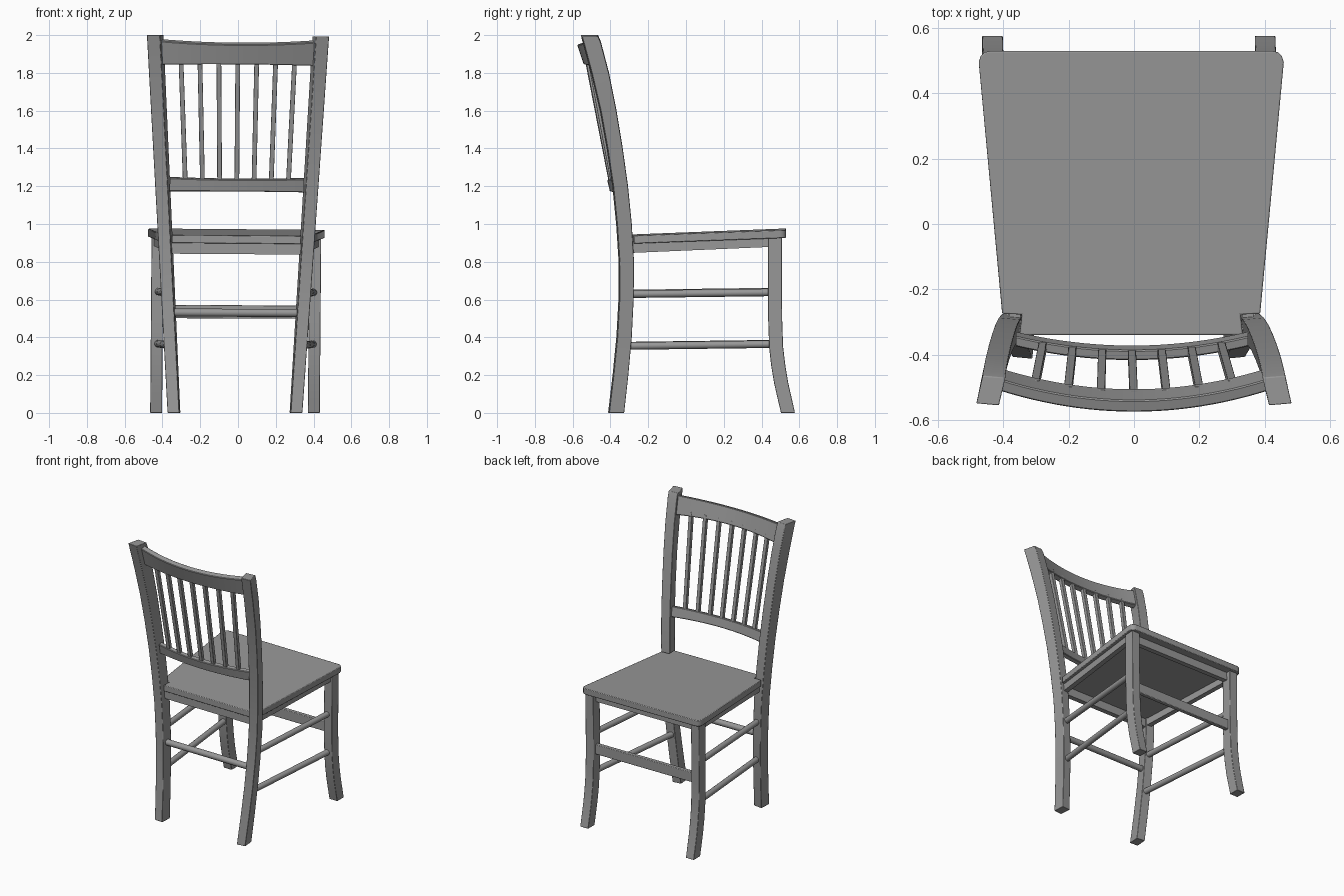
import bpy, bmesh, math
from mathutils import Vector

if "Cube" in bpy.data.objects:
    bpy.data.objects.remove(bpy.data.objects["Cube"])

grey = bpy.data.materials.new("dark_grey")
grey.diffuse_color = (.31, .31, .31, 1)
grey.use_nodes = True
grey.node_tree.nodes["Principled BSDF"].inputs["Base Color"].default_value = grey.diffuse_color


def settle(v):
    # The whole chair leans very slightly to one side
    return Vector((v.x - 0.016 + 0.008 * v.z, v.y, v.z - 0.008 * v.x * min(1, v.z)))


def finish(name, bm, bevel=0.0):
    for v in bm.verts:
        v.co = settle(v.co)
    bmesh.ops.recalc_face_normals(bm, faces=bm.faces[:])
    me = bpy.data.meshes.new(name)
    bm.to_mesh(me)
    bm.free()
    me.materials.append(grey)
    ob = bpy.data.objects.new(name, me)
    bpy.context.collection.objects.link(ob)
    bpy.context.view_layer.objects.active = ob
    ob.select_set(True)
    bpy.ops.object.shade_smooth_by_angle(angle=math.radians(35))
    ob.select_set(False)
    if bevel:
        m = ob.modifiers.new("soft_edges", "BEVEL")
        m.width, m.segments, m.limit_method = bevel, 2, "ANGLE"
        m.angle_limit = math.radians(40)
    return ob


def loft(name, rings, bevel=0.0):
    # Skin a row of equal cross-sections and cap both ends
    bm = bmesh.new()
    rows = [[bm.verts.new(p) for p in r] for r in rings]
    n = len(rows[0])
    for a, b in zip(rows, rows[1:]):
        for i in range(n):
            j = (i + 1) % n
            bm.faces.new((a[i], a[j], b[j], b[i]))
    bm.faces.new(rows[0])
    bm.faces.new(rows[-1])
    return finish(name, bm, bevel)


def bar(name, a, b, w, h, sides=4, bevel=0.0):
    # Straight bar: boxed (sides=4) or round, w across and h in the upward direction
    a, b = Vector(a), Vector(b)
    d = (b - a).normalized()
    up = Vector((0, 1, 0)) if abs(d.z) > 0.7 else Vector((0, 0, 1))
    u = d.cross(up).normalized()
    v = u.cross(d)
    k = math.sqrt(2) if sides == 4 else 1
    offs = []
    for i in range(sides):
        t = 2 * math.pi * (i + 0.5) / sides
        offs.append(u * math.cos(t) * w / 2 * k + v * math.sin(t) * h / 2 * k)
    return loft(name, [[p + o for o in offs] for p in (a, b)], bevel)


# Back posts: z, rear y, forward y
POST = [(0, -.41, -.33), (.2, -.386, -.308), (.4, -.366, -.29), (.6, -.355, -.28),
        (.8, -.354, -.278), (1.0, -.367, -.29), (1.2, -.387, -.31), (1.4, -.417, -.338),
        (1.6, -.453, -.371), (1.8, -.50, -.411), (1.96, -.543, -.453), (1.997, -.553, -.468)]
# Front legs: z, rear y, forward y
LEG = [(0, .503, .577), (.08, .484, .559), (.16, .466, .541), (.25, .451, .526),
       (.35, .440, .514), (.5, .435, .509), (.7, .434, .508), (.935, .434, .508)]

for s, side in ((-1, "left"), (1, "right")):
    rings = []
    for z, y0, y1 in POST:
        # Each section is turned a little outward
        xi, xo, k, t = .292 + .056 * z, .354 + .0595 * z, .003 + .0035 * z, .003
        rings.append([(s * (xi + k), y0 - t, z), (s * (xo + k), y0 + t, z),
                      (s * (xo - k), y1 + t, z), (s * (xi - k), y1 - t, z)])
    loft("back_post_" + side, rings, .003)
    loft("front_leg_" + side, [[(s * .386, a, z), (s * .449, a, z), (s * .449, b, z),
                                (s * .386, b, z)] for z, a, b in LEG], .003)
    # Side apron and the two round side stretchers
    bar("side_apron_" + side, (s * .355, -.30, .879), (s * .42, .45, .912), .035, .06)
    for z in (.355, .63):
        bar("side_stretcher_" + side, (s * (.318 + .05 * z), -.31, z),
            (s * .410, .45, z + .01), .04, .04, 14)

# Seat: notched around the posts, tapered to the back, rising to the front
half = [(.43, .53), (.449, .526), (.461, .514), (.467, .495), (.395, -.275),
        (.335, -.277), (.342, -.34)]
outline = half + [(-x, y) for x, y in reversed(half)]
top = lambda y: .942 + .038 * (y + .28)
loft("seat", [[(x, y, top(y) - t) for x, y in outline] for t in (.043, 0)], .004)

# Front and back aprons, flat front bar and round back stretcher
bar("front_apron", (-.40, .46, .905), (.40, .46, .905), .035, .065)
bar("back_apron", (-.35, -.31, .873), (.35, -.31, .873), .035, .065)
bar("front_bar", (-.40, .472, .535), (.40, .472, .535), .03, .07, 4, .004)
bar("back_stretcher", (-.33, -.32, .530), (.33, -.32, .530), .042, .042, 14)


def rail(name, hw, low, high, thick, bow, lift):
    # Curved back rail: leaning section with clipped corners, bowed forward at the ends
    low, high = Vector((0, *low)), Vector((0, *high))
    up = (high - low).normalized()
    out = Vector((0, up.z, -up.y)) * thick / 2
    c, rings = .004, []
    for i in range(25):
        t = i / 12 - 1
        base = Vector((hw * t, bow * t * t, 0))
        a = base + low - Vector((0, 0, lift * .3 * t * t))
        b = base + high + Vector((0, 0, lift * t * t))
        k = 1 - 2 * c / thick
        rings.append([a - out * k, a + out * k, a + out + up * c, b + out - up * c,
                      b + out * k, b - out * k, b - out - up * c, a - out + up * c])
    loft(name, rings)


rail("crest_rail", .412, (-.523, 1.850), (-.558, 1.955), .038, .065, .016)
rail("lower_back_rail", .355, (-.387, 1.175), (-.402, 1.238), .032, .042, .006)

# Seven spindles fanning out upward
for i in range(-3, 4):
    xb, xt = .091 * i, .1005 * i
    bar("spindle", (xb, -.397 + .042 * (xb / .36) ** 2, 1.225),
        (xt, -.525 + .065 * (xt / .415) ** 2, 1.88), .025, .025, 4, .002)
